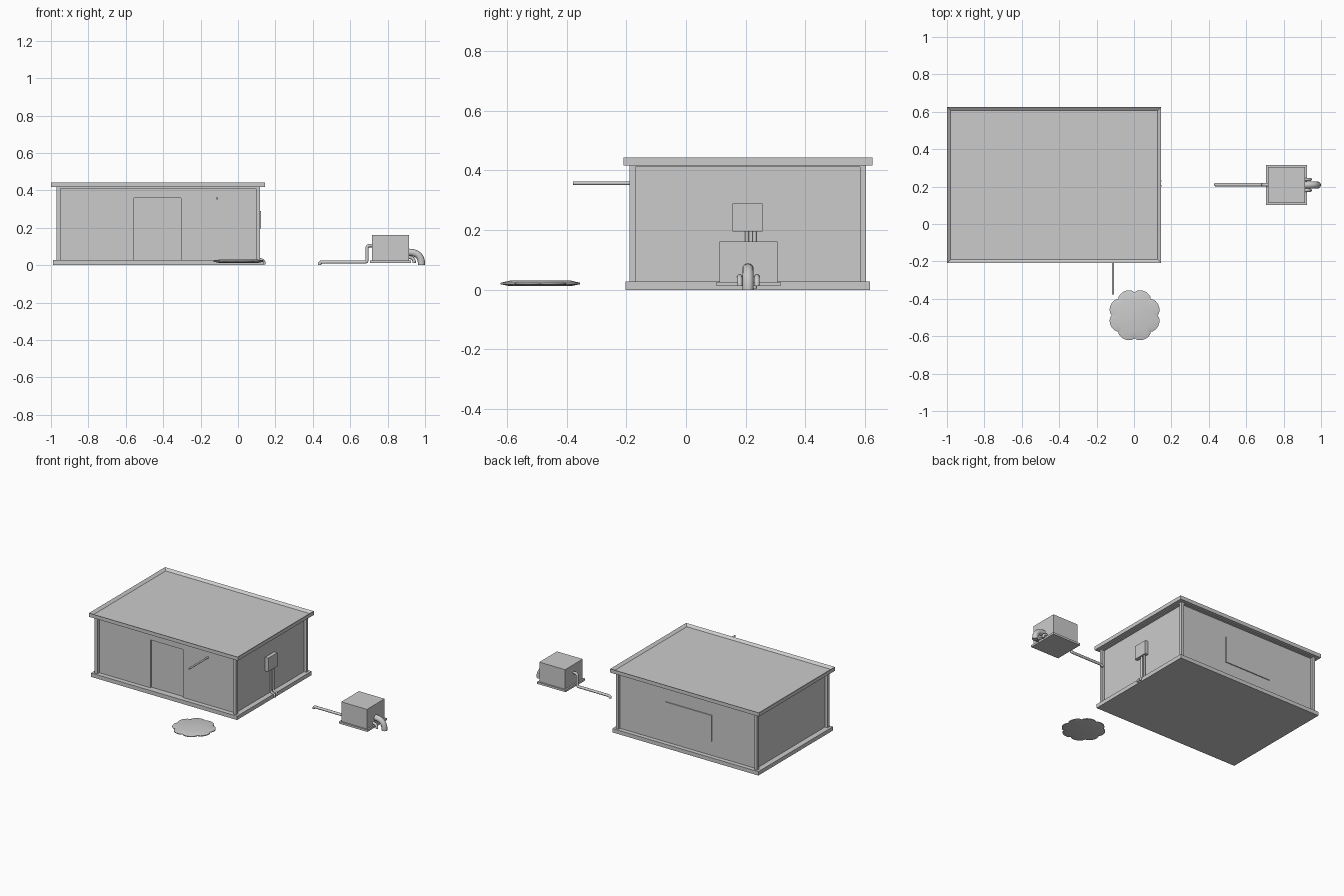
import bpy, bmesh, math
from mathutils import Vector

if "Cube" in bpy.data.objects:
    bpy.data.objects.remove(bpy.data.objects["Cube"])


def finish(name, bm, smooth=False):
    bmesh.ops.recalc_face_normals(bm, faces=bm.faces)
    me = bpy.data.meshes.new(name)
    bm.to_mesh(me)
    bm.free()
    ob = bpy.data.objects.new(name, me)
    bpy.context.collection.objects.link(ob)
    if smooth:
        shade(ob)
    return ob


def shade(ob):
    bpy.ops.object.select_all(action='DESELECT')
    ob.select_set(True)
    bpy.context.view_layer.objects.active = ob
    bpy.ops.object.shade_smooth_by_angle(angle=math.radians(40))


def box_bm(x, y, z):
    bm = bmesh.new()
    bmesh.ops.create_cube(bm, size=1)
    for v in bm.verts:
        v.co = [lo + (c + 0.5) * (hi - lo) for c, (lo, hi) in zip(v.co, (x, y, z))]
    return bm


def box(name, x, y, z):
    return finish(name, box_bm(x, y, z))


def pipe(name, pts, r, bend=0.0):
    """Round tube along a path, with corners rounded by the bend length."""
    pts = [Vector(p) for p in pts]
    path = [pts[0]]
    for a, b, c in zip(pts, pts[1:], pts[2:]):
        p, q = b + (a - b).normalized() * bend, b + (c - b).normalized() * bend
        for i in range(9):
            t = i / 8
            path.append(p * (1 - t) ** 2 + b * 2 * t * (1 - t) + q * t * t)
    path.append(pts[-1])
    cu = bpy.data.curves.new(name, 'CURVE')
    cu.dimensions = '3D'
    cu.bevel_depth, cu.bevel_resolution, cu.use_fill_caps = r, 4, True
    sp = cu.splines.new('POLY')
    sp.points.add(len(path) - 1)
    for s, p in zip(sp.points, path):
        s.co = (*p, 1)
    ob = bpy.data.objects.new(name, cu)
    bpy.context.collection.objects.link(ob)
    bpy.ops.object.select_all(action='DESELECT')
    ob.select_set(True)
    bpy.context.view_layer.objects.active = ob
    bpy.ops.object.convert(target='MESH')
    shade(bpy.context.view_layer.objects.active)


# House: base slab, wall core, corner posts, top rail
box("house_base", (-0.988, 0.135), (-0.203, 0.616), (0, 0.027))
box("wall_core", (-0.95, 0.10), (-0.155, 0.586), (0.027, 0.417))
for i, x in enumerate(((-0.97, -0.948), (0.097, 0.118))):
    for j, y in enumerate(((-0.19, -0.169), (0.583, 0.603))):
        box(f"corner_post_{i}{j}", x, y, (0.027, 0.417))
box("top_rail", (-0.97, 0.118), (-0.19, 0.603), (0.411, 0.418))

# Front wall skin with a doorway notch
bm = bmesh.new()
outline = [(-0.95, 0.027), (-0.555, 0.027), (-0.555, 0.36), (-0.305, 0.36),
           (-0.305, 0.027), (0.10, 0.027), (0.10, 0.413), (-0.95, 0.413)]
f = bm.faces.new([bm.verts.new((x, -0.17, z)) for x, z in outline])
ext = bmesh.ops.extrude_face_region(bm, geom=[f])["geom"]
bmesh.ops.translate(bm, vec=(0, 0.016, 0), verts=[v for v in ext if isinstance(v, bmesh.types.BMVert)])
finish("front_wall", bm)
box("door", (-0.555, -0.305), (-0.158, -0.15), (0.027, 0.36))
box("back_window", (-0.612, -0.256), (0.58, 0.592), (0.127, 0.307))

# Roof with a raised rim
bm = box_bm((-1.0, 0.145), (-0.209, 0.626), (0.417, 0.443))
bm.normal_update()
top = max(bm.faces, key=lambda f: f.calc_center_median().z)
bmesh.ops.inset_region(bm, faces=[top], thickness=0.027)
bmesh.ops.translate(bm, vec=(0, 0, -0.014), verts=top.verts[:])
finish("roof", bm)

# Front rod, side control box and its conduits
pipe("front_rod", [(-0.112, -0.16, 0.357), (-0.112, -0.378, 0.357)], 0.006)
box("control_box", (0.095, 0.124), (0.156, 0.257), (0.196, 0.29))
for i, y in enumerate((0.204, 0.23)):
    pipe(f"conduit_{i}", [(0.11, y, 0.2), (0.11, y, 0.034), (0.14, y, 0.024), (0.14, y, 0.005)],
         0.007, 0.012)

# Pump unit on its plate, inlet and outlets
py = 0.21
box("pump_plate", (0.705, 0.924), (py - 0.108, py + 0.106), (0.012, 0.026))
box("pump_body", (0.716, 0.914), (py - 0.098, py + 0.096), (0.024, 0.162))
pipe("inlet_pipe", [(0.436, py, 0.002), (0.436, py, 0.017), (0.69, py, 0.017), (0.69, py, 0.105),
                    (0.73, py, 0.105)], 0.009, 0.014)
pipe("main_outlet", [(0.90, py - 0.002, 0.07), (0.981, py - 0.002, 0.066), (0.981, py - 0.002, 0.0)],
     0.019, 0.06)
for i, y in enumerate((0.18, 0.238)):
    pipe(f"small_outlet_{i}", [(0.90, y, 0.043), (0.942, y, 0.042), (0.942, y, 0.012)], 0.009, 0.028)

# Flat scalloped flower: thin lens with eight petals
bm = bmesh.new()
n = 96
rings = []
for base, amp, z in ((0.10, 0.002, 0.031), (0.122, 0.017, 0.0235), (0.122, 0.017, 0.0185), (0.10, 0.002, 0.012)):
    ring = []
    for i in range(n):
        a = 2 * math.pi * i / n
        lobe = abs(math.cos(4 * (a - math.radians(22.5)))) ** 0.6
        r = base + amp * lobe
        ring.append(bm.verts.new((0.003 + r * math.cos(a), -0.488 + r * math.sin(a), z)))
    rings.append(ring)
for a, b in zip(rings, rings[1:]):
    for i in range(n):
        j = (i + 1) % n
        bm.faces.new((a[i], a[j], b[j], b[i]))
bm.faces.new(rings[0])
bm.faces.new(rings[-1][::-1])
finish("flower_pad", bm, smooth=True)
